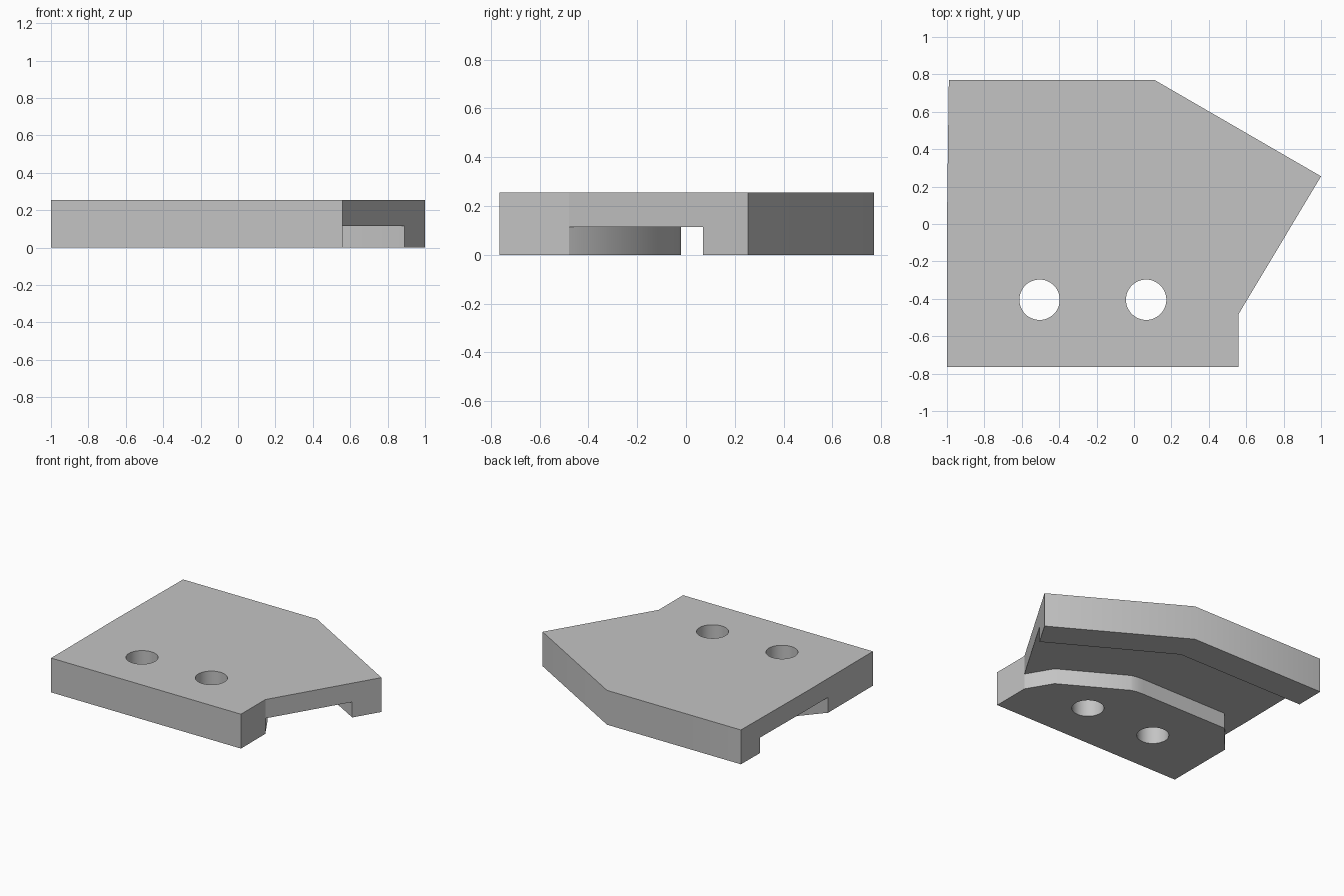
import bpy
import bmesh
from math import cos, sin, pi, radians
from mathutils import Vector

HEIGHT = 0.255
CHANNEL_TOP = 0.115

cube = bpy.data.objects.get("Cube")
if cube:
    bpy.data.objects.remove(cube, do_unlink=True)

grey = bpy.data.materials.new("plain grey")
grey.use_nodes = True
colour = (0.55, 0.55, 0.55, 1)
grey.diffuse_color = colour
grey.node_tree.nodes["Principled BSDF"].inputs["Base Color"].default_value = colour


def prism(name, outline, bottom, top):
    """Extrude a flat outline between two heights."""
    bm = bmesh.new()
    face = bm.faces.new([bm.verts.new((x, y, bottom)) for x, y in outline])
    up = bmesh.ops.extrude_face_region(bm, geom=[face])["geom"]
    moved = [v for v in up if isinstance(v, bmesh.types.BMVert)]
    bmesh.ops.translate(bm, verts=moved, vec=(0, 0, top - bottom))
    bmesh.ops.recalc_face_normals(bm, faces=bm.faces)
    mesh = bpy.data.meshes.new(name)
    bm.to_mesh(mesh)
    bm.free()
    mesh.materials.append(grey)
    obj = bpy.data.objects.new(name, mesh)
    bpy.context.collection.objects.link(obj)
    return obj


def rounded(start, corner, end, steps=6):
    """Curve points that soften a corner."""
    a, b, c = Vector(start), Vector(corner), Vector(end)
    ts = [i / steps for i in range(steps + 1)]
    return [tuple(a * (1 - t) ** 2 + b * 2 * t * (1 - t) + c * t * t) for t in ts]


def cut(target, cutter):
    cutter.hide_render = True
    mod = target.modifiers.new("cut", "BOOLEAN")
    mod.operation = "DIFFERENCE"
    mod.solver = "EXACT"
    mod.object = cutter
    bpy.ops.object.select_all(action="DESELECT")
    bpy.context.view_layer.objects.active = target
    target.select_set(True)
    bpy.ops.object.modifier_apply(modifier=mod.name)
    bpy.data.objects.remove(cutter, do_unlink=True)


# Main plate
plate = prism("bracket_plate", [
    (-1, -0.765), (0.56, -0.765), (0.56, -0.48), (1, 0.255),
    (0.11, 0.77), (-0.99, 0.77), (-1, 0)], 0, HEIGHT)

# Bent channel across the underside, with flared mouths
rim_side = [(-1.2, 0.55), (0.05, 0.55), (0.89, 0.07), (1.065, -0.03)]
pad_side = [(0.61, -0.564), (0.45, -0.295)]
pad_side += rounded((0, -0.035), (-0.04, -0.02), (-0.1, -0.02))
pad_side += [(-0.81, -0.02), (-1.19, -0.46)]
cut(plate, prism("channel_cutter", rim_side + pad_side, -0.1, CHANNEL_TOP))

# Two bolt holes
for x in (-0.505, 0.065):
    ring = [(x + 0.108 * cos(2 * pi * i / 48), -0.405 + 0.108 * sin(2 * pi * i / 48))
            for i in range(48)]
    cut(plate, prism("hole_cutter", ring, -0.1, HEIGHT + 0.1))

bpy.ops.object.shade_smooth_by_angle(angle=radians(30.5))
